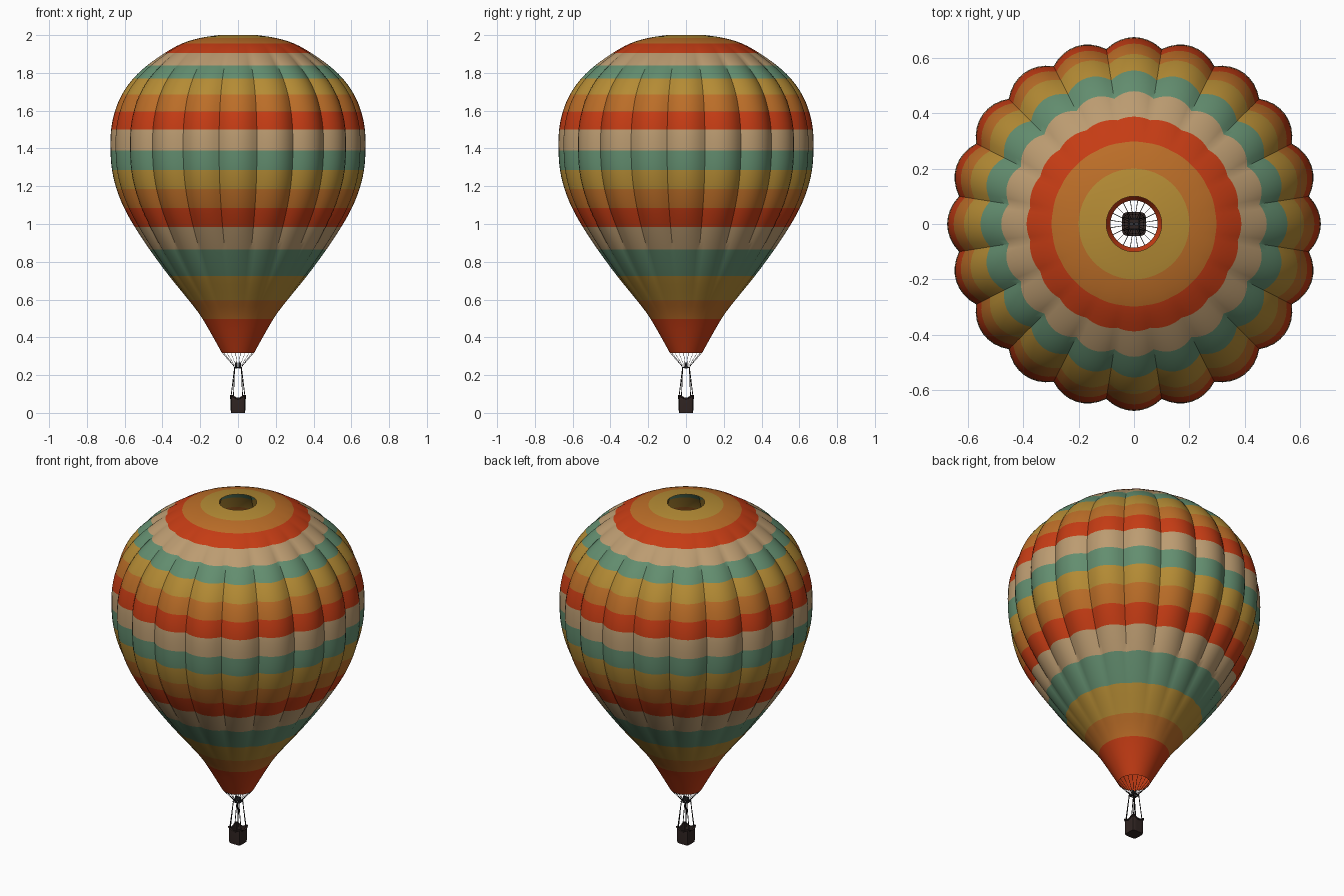
import bpy, bmesh, math
from mathutils import Vector

if "Cube" in bpy.data.objects:
    bpy.data.objects.remove(bpy.data.objects["Cube"])


def material(name, rgb):
    m = bpy.data.materials.new(name)
    m.diffuse_color = (*rgb, 1)
    m.use_nodes = True
    m.node_tree.nodes["Principled BSDF"].inputs["Base Color"].default_value = m.diffuse_color
    return m


RED = material("red", (0.56, 0.045, 0.007))
ORANGE = material("orange", (0.50, 0.155, 0.021))
GOLD = material("gold", (0.46, 0.26, 0.035))
TEAL = material("teal", (0.125, 0.27, 0.16))
TAN = material("tan", (0.50, 0.33, 0.165))
WICKER = material("dark wicker", (0.030, 0.018, 0.016))
ROPE = material("black rope", (0.012, 0.010, 0.010))
METAL = material("dark metal", (0.035, 0.035, 0.04))


def make_object(name, bm, mats, smooth=None):
    me = bpy.data.meshes.new(name)
    bm.to_mesh(me)
    bm.free()
    ob = bpy.data.objects.new(name, me)
    bpy.context.collection.objects.link(ob)
    for m in mats:
        me.materials.append(m)
    if smooth:
        bpy.ops.object.select_all(action='DESELECT')
        ob.select_set(True)
        bpy.context.view_layer.objects.active = ob
        bpy.ops.object.shade_smooth_by_angle(angle=math.radians(smooth))
    return ob


def bridge(bm, a, b, mat=0):
    n = len(a)
    for i in range(n):
        j = (i + 1) % n
        bm.faces.new((a[i], a[j], b[j], b[i])).material_index = mat


def rod(bm, p, q, r, sides=5):
    # thin cylinder between two points
    p, q = Vector(p), Vector(q)
    rot = (q - p).to_track_quat('Z', 'Y')
    rings = [[bm.verts.new(c + rot @ Vector((r * math.cos(k * math.tau / sides),
                                             r * math.sin(k * math.tau / sides), 0)))
              for k in range(sides)] for c in (p, q)]
    bridge(bm, *rings)
    bm.faces.new(rings[0][::-1])
    bm.faces.new(rings[1])


def smoothstep(a, b, x):
    t = max(0, min(1, (x - a) / (b - a)))
    return t * t * (3 - 2 * t)


# Envelope: one profile point (height, radius) per colour band edge
PROFILE = [(.317, .085), (.497, .187), (.598, .262), (.725, .365), (.865, .468),
           (.985, .547), (1.085, .603), (1.185, .643), (1.285, .667), (1.39, .675),
           (1.5, .672), (1.595, .652), (1.685, .615), (1.77, .555), (1.84, .48),
           (1.905, .388), (1.955, .298), (1.985, .20), (2.0, .10)]
GORES, SEGS, ROWS = 20, 8, 3


def spline(i, t):
    # Catmull-Rom between profile points i and i + 1
    p = [Vector(PROFILE[max(0, min(len(PROFILE) - 1, i + k))]) for k in (-1, 0, 1, 2)]
    return 0.5 * (2 * p[1] + (p[2] - p[0]) * t + (2 * p[0] - 5 * p[1] + 4 * p[2] - p[3]) * t ** 2
                  + (3 * p[1] - p[0] - 3 * p[2] + p[3]) * t ** 3)


def envelope_ring(bm, z, r):
    # creases between gores fade out towards the mouth and the crown
    depth = 0.052 * smoothstep(0.45, 1.1, z) * (1 - smoothstep(1.8, 1.99, z))
    ring = []
    for k in range(GORES * SEGS):
        t = (k % SEGS) / SEGS * 2 - 1
        ang = math.tau * (k / SEGS - 0.5) / GORES
        rr = r * (1 - depth * t * t)
        ring.append(bm.verts.new((rr * math.cos(ang), rr * math.sin(ang), z)))
    return ring


bm = bmesh.new()
prev = envelope_ring(bm, *PROFILE[0])
for band in range(len(PROFILE) - 1):
    for row in range(1, ROWS + 1):
        ring = envelope_ring(bm, *spline(band, row / ROWS))
        bridge(bm, prev, ring, band % 5)
        prev = ring
make_object("envelope", bm, [RED, ORANGE, GOLD, TEAL, TAN], 35)


# Basket: open rounded box with raised corners
def basket_ring(bm, half, z, lift=0.0):
    ring = []
    for k in range(32):
        a = math.tau * k / 32
        c, s = math.cos(a), math.sin(a)
        f = half / (abs(c) ** 6 + abs(s) ** 6) ** (1 / 6)
        ring.append(bm.verts.new((f * c, f * s, z + lift * abs(math.sin(2 * a)) ** 3)))
    return ring


bm = bmesh.new()
rings = [basket_ring(bm, *a) for a in ((.037, 0), (.039, .02), (.039, .072, .014),
                                       (.043, .074, .016), (.043, .080, .016),
                                       (.035, .080, .016), (.034, .008))]
for a, b in zip(rings, rings[1:]):
    bridge(bm, a, b)
bm.faces.new(rings[0][::-1])
bm.faces.new(rings[-1])
make_object("basket", bm, [WICKER], 40)

# Suspension lines: two from each basket corner to the burner frame
bm = bmesh.new()
for sx in (-1, 1):
    for sy in (-1, 1):
        top = (sx * .018, sy * .018, .24)
        rod(bm, (sx * .037, sy * .024, .085), top, .0022)
        rod(bm, (sx * .024, sy * .037, .085), top, .0022)
make_object("basket_lines", bm, [ROPE])

# Mouth lines: from the burner frame to each gore at the mouth
bm = bmesh.new()
for k in range(GORES):
    a = math.tau * (k + 0.5) / GORES
    c, s = math.cos(a), math.sin(a)
    rod(bm, (.02 * c, .02 * s, .245), (.085 * c, .085 * s, .319), .0011, 4)
make_object("mouth_lines", bm, [ROPE])

# Burner frame and twin burners
bm = bmesh.new()
corners = [(-.019, -.019, .24), (.019, -.019, .24), (.019, .019, .24), (-.019, .019, .24)]
for i in range(4):
    rod(bm, corners[i], corners[(i + 1) % 4], .0035, 6)
rod(bm, (-.019, 0, .24), (.019, 0, .24), .003, 6)
for x in (-.009, .009):
    rod(bm, (x, 0, .236), (x, 0, .267), .0075, 12)
make_object("burner", bm, [METAL], 40)
